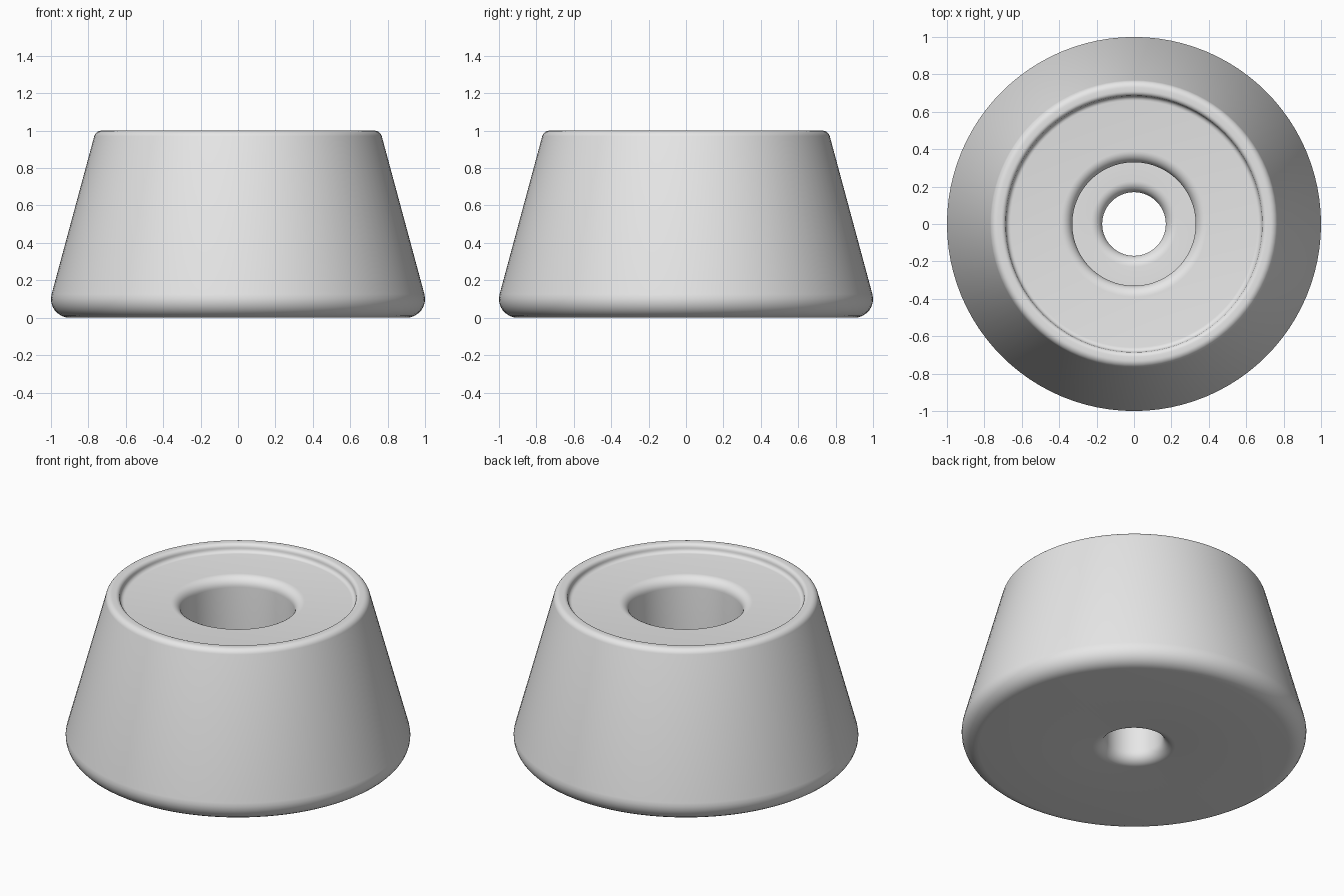
import bpy
import bmesh
from math import sin, cos, pi, radians

SEGMENTS = 96

cube = bpy.data.objects.get("Cube")
if cube:
    bpy.data.objects.remove(cube, do_unlink=True)

# Single plain grey material
grey = bpy.data.materials.new("grey_rubber")
grey.use_nodes = True
colour = (0.8, 0.8, 0.8, 1.0)
grey.diffuse_color = colour
grey.node_tree.nodes["Principled BSDF"].inputs["Base Color"].default_value = colour


def arc(cx, cz, radius, start, end, steps=8):
    """Rounded corner of the profile as (radius, height) points, angles in degrees."""
    angles = [radians(start + (end - start) * i / steps) for i in range(steps + 1)]
    return [(cx + radius * cos(a), cz + radius * sin(a)) for a in angles]


def lathe(name, profile, material):
    """Revolve a closed profile round the z axis."""
    bm = bmesh.new()
    rings = []
    for i in range(SEGMENTS):
        a = 2 * pi * i / SEGMENTS
        rings.append([bm.verts.new((r * cos(a), r * sin(a), z)) for r, z in profile])
    count = len(profile)
    for i in range(SEGMENTS):
        here, there = rings[i], rings[(i + 1) % SEGMENTS]
        for j in range(count):
            k = (j + 1) % count
            bm.faces.new((here[j], there[j], there[k], here[k]))
    bmesh.ops.recalc_face_normals(bm, faces=bm.faces)
    mesh = bpy.data.meshes.new(name)
    bm.to_mesh(mesh)
    bm.free()
    mesh.materials.append(material)
    obj = bpy.data.objects.new(name, mesh)
    bpy.context.collection.objects.link(obj)
    return obj


TOP_FLOOR = 0.95      # shallow dished top
BORE_FLOOR = 0.4      # seat of the counterbore
profile = (
    arc(0.24, 0.07, 0.07, 180, 270)                      # bottom lip of the hole
    + arc(0.9, 0.1, 0.1, -90, 15)                        # rounded base
    + arc(0.73, 0.96, 0.04, 15, 90)                      # outer top rim
    + arc(0.71, 0.975, 0.025, 90, 180, 5)                # inner top rim
    + arc(0.66, 0.975, 0.025, 0, -90, 5)                 # blend into the dish
    + arc(0.39, TOP_FLOOR - 0.06, 0.06, 90, 180)         # counterbore lip
    + [(0.33, BORE_FLOOR)]                               # sharp seat corner
    + arc(0.23, BORE_FLOOR - 0.06, 0.06, 90, 180)        # upper lip of the hole
)

foot = lathe("tapered_foot", profile, grey)

bpy.ops.object.select_all(action="DESELECT")
foot.select_set(True)
bpy.context.view_layer.objects.active = foot
bpy.ops.object.shade_smooth_by_angle(angle=radians(35))
